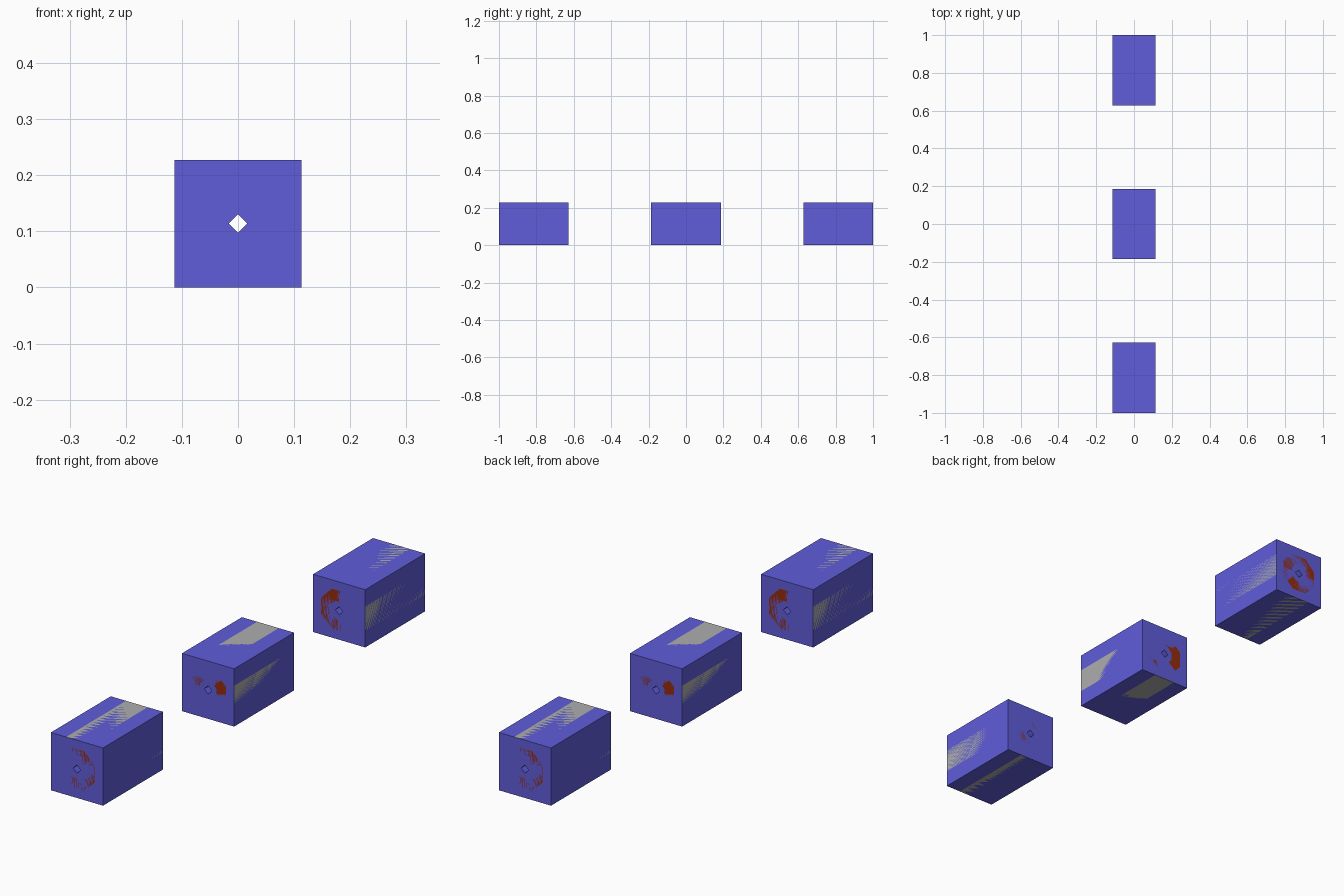
import bpy, bmesh, math

if "Cube" in bpy.data.objects:
    bpy.data.objects.remove(bpy.data.objects["Cube"])

HALF = 0.1135     # half width of the square section
LENGTH = 0.372    # block length along y
HOLE = 0.0165     # diamond bore half diagonal


def material(name, color):
    m = bpy.data.materials.new(name)
    m.diffuse_color = color
    m.use_nodes = True
    m.node_tree.nodes["Principled BSDF"].inputs["Base Color"].default_value = m.diffuse_color
    return m


blue = material("blue", (0.115, 0.11, 0.70, 1))
red = material("red", (0.30, 0.025, 0.004, 1))


def square():
    return [(HALF * x, HALF * z) for x, z in
            ((1, 0), (1, 1), (0, 1), (-1, 1), (-1, 0), (-1, -1), (0, -1), (1, -1))]


def diamond():
    h = HOLE / 2
    return [(2 * h, 0), (h, h), (0, 2 * h), (-h, h),
            (-2 * h, 0), (-h, -h), (0, -2 * h), (h, -h)]


def octagon(apothem):
    r = apothem / math.cos(math.pi / 8)
    return [(r * math.cos(math.pi / 8 + k * math.pi / 4),
             r * math.sin(math.pi / 8 + k * math.pi / 4)) for k in range(8)]


def loft(name, y, rings, mats, slots):
    """Closed ring-shaped skin through (profile, y side) rings."""
    bm = bmesh.new()
    loops = [[bm.verts.new((x, y + s * LENGTH / 2, z + HALF)) for x, z in p]
             for p, s in rings]
    for i, slot in enumerate(slots):
        a, b = loops[i], loops[(i + 1) % len(loops)]
        for k in range(8):
            n = (k + 1) % 8
            bm.faces.new((a[k], a[n], b[n], b[k])).material_index = slot
    bmesh.ops.recalc_face_normals(bm, faces=bm.faces[:])
    me = bpy.data.meshes.new(name)
    bm.to_mesh(me)
    bm.free()
    for m in mats:
        me.materials.append(m)
    ob = bpy.data.objects.new(name, me)
    bpy.context.collection.objects.link(ob)


grey = material("grey", (0.42, 0.42, 0.42, 1))
end = 1 - LENGTH / 2
for label, y in (("front", -end), ("middle", 0), ("back", end)):
    # square outer block with a diamond bore
    loft(label + "_block", y,
         [(square(), -1), (square(), 1), (diamond(), 1), (diamond(), -1)],
         [blue], [0, 0, 0, 0])
    # octagonal core: grey sides, red band on each end
    o, r1, r2 = octagon(HALF), octagon(0.078), octagon(0.036)
    loft(label + "_core", y,
         [(o, -1), (o, 1), (r1, 1), (r2, 1), (diamond(), 1),
          (diamond(), -1), (r2, -1), (r1, -1)],
         [grey, blue, red], [0, 1, 2, 1, 1, 1, 2, 1])
